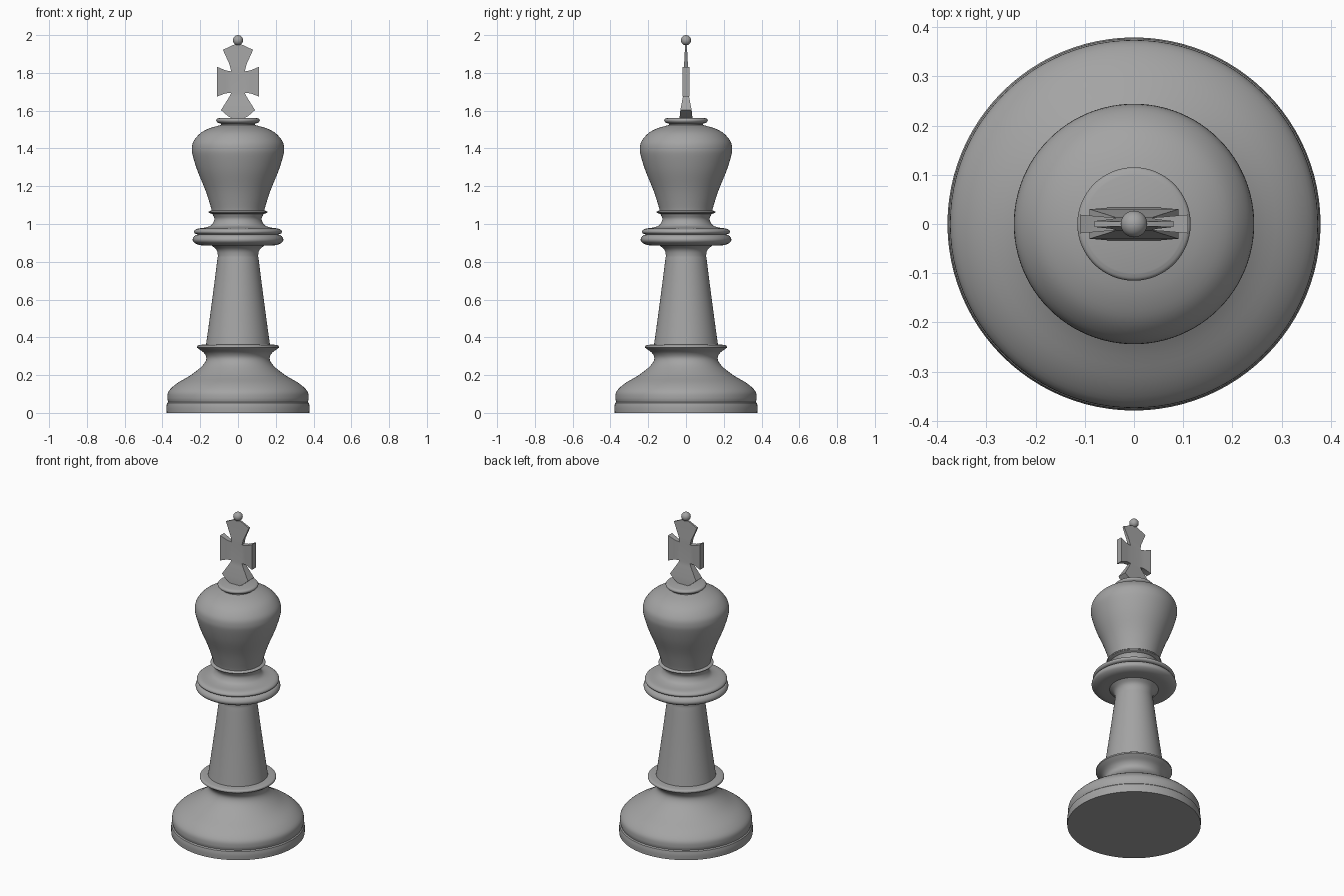
import bpy, bmesh, math
from mathutils import Vector

if "Cube" in bpy.data.objects:
    bpy.data.objects.remove(bpy.data.objects["Cube"])

SEGMENTS = 96

# Dark grey finish shared by every part
grey = bpy.data.materials.new("dark_grey")
grey.diffuse_color = (0.37, 0.37, 0.37, 1)
grey.use_nodes = True
grey.node_tree.nodes["Principled BSDF"].inputs["Base Color"].default_value = grey.diffuse_color


def smooth_path(points, steps=4):
    """Catmull-Rom curve through (radius, z) points."""
    p = [Vector(q) for q in points]
    p = [2 * p[0] - p[1]] + p + [2 * p[-1] - p[-2]]
    out = []
    for a, b, c, d in zip(p, p[1:], p[2:], p[3:]):
        for i in range(steps):
            t = i / steps
            out.append(0.5 * (2 * b + (c - a) * t + (2 * a - 5 * b + 4 * c - d) * t * t
                              + (3 * b - a - 3 * c + d) * t ** 3))
    return out + [p[-2]]


def finish(name, bm, angle=35):
    bmesh.ops.remove_doubles(bm, verts=bm.verts, dist=1e-5)
    bmesh.ops.recalc_face_normals(bm, faces=bm.faces)
    mesh = bpy.data.meshes.new(name)
    bm.to_mesh(mesh)
    bm.free()
    mesh.materials.append(grey)
    ob = bpy.data.objects.new(name, mesh)
    bpy.context.collection.objects.link(ob)
    bpy.ops.object.select_all(action='DESELECT')
    ob.select_set(True)
    bpy.context.view_layer.objects.active = ob
    bpy.ops.object.shade_smooth_by_angle(angle=math.radians(angle))
    return ob


def lathe(name, *sections):
    """Spin smooth sections, meeting at sharp creases, round the z axis; cap both ends."""
    path = [q for s in sections for q in smooth_path(s)]
    path = [Vector((0, path[0].y))] + path + [Vector((0, path[-1].y))]
    bm = bmesh.new()
    verts = [bm.verts.new((r, 0, z)) for r, z in path]
    edges = [bm.edges.new(e) for e in zip(verts, verts[1:])]
    bmesh.ops.spin(bm, geom=verts + edges, cent=(0, 0, 0), axis=(0, 0, 1),
                   angle=2 * math.pi, steps=SEGMENTS)
    bmesh.ops.dissolve_degenerate(bm, dist=1e-5, edges=bm.edges)
    return finish(name, bm)


# Base: plinth, domed foot and flared ring
lathe("base",
      [(0.378, 0), (0.379, 0.03), (0.376, 0.052)],
      [(0.37, 0.058), (0.374, 0.08), (0.367, 0.115), (0.325, 0.155), (0.25, 0.2),
       (0.19, 0.248), (0.168, 0.285), (0.178, 0.315), (0.207, 0.338)],
      [(0.216, 0.345), (0.214, 0.355), (0.2, 0.36), (0.16, 0.363)])

# Tapered stem flaring out under the collar
lathe("stem",
      [(0.17, 0.355), (0.15, 0.5), (0.13, 0.65), (0.111, 0.8),
       (0.107, 0.835), (0.115, 0.865), (0.145, 0.89)])

# Double collar and neck
lathe("collar",
      [(0.14, 0.885), (0.2, 0.888), (0.232, 0.902), (0.24, 0.919), (0.23, 0.937), (0.213, 0.944)],
      [(0.213, 0.944), (0.229, 0.951), (0.232, 0.963), (0.215, 0.975), (0.17, 0.982),
       (0.14, 0.995), (0.125, 1.025), (0.135, 1.052)],
      [(0.153, 1.059), (0.155, 1.065), (0.14, 1.072)])

# Bulging head with a rounded shoulder
lathe("head",
      [(0.138, 1.06), (0.144, 1.09), (0.173, 1.18), (0.214, 1.28), (0.239, 1.36),
       (0.244, 1.4), (0.235, 1.438), (0.2, 1.48), (0.15, 1.507), (0.09, 1.524)])

# Small cap disc under the cross
lathe("cap",
      [(0.09, 1.515), (0.09, 1.53), (0.108, 1.537), (0.115, 1.547), (0.112, 1.556), (0.1, 1.561)])

# Flared cross: right half of the outline as (x, z, half thickness), mirrored
right = [(0.02, 1.95, 0.005), (0.08, 1.922, 0.006),
         (0.045, 1.845, 0.010), (0.036, 1.808, 0.013), (0.065, 1.813, 0.015),
         (0.11, 1.832, 0.019), (0.11, 1.675, 0.019), (0.065, 1.692, 0.015),
         (0.036, 1.693, 0.013), (0.048, 1.67, 0.017), (0.09, 1.603, 0.030), (0.055, 1.572, 0.033),
         (0.03, 1.558, 0.034)]
n = len(right)
outline = right + [(-x, z, t) for x, z, t in reversed(right)]
m = lambda i: 2 * n - 1 - i
patches = [(0, 1, m(1), m(0)), (1, 2, m(2), m(1)), (2, 3, m(3), m(2)),
           (3, 8, m(8), m(3)),
           (3, 4, 7, 8), (4, 5, 6, 7), (m(3), m(4), m(7), m(8)), (m(4), m(5), m(6), m(7)),
           (8, 9, m(9), m(8)), (9, 10, m(10), m(9)), (10, 11, m(11), m(10)),
           (11, 12, m(12), m(11))]
bm = bmesh.new()
front = [bm.verts.new((x, -t, z)) for x, z, t in outline]
back = [bm.verts.new((x, t, z)) for x, z, t in outline]
for side in (front, back):
    for patch in patches:
        bm.faces.new([side[i] for i in patch])
for i in range(2 * n):
    j = (i + 1) % (2 * n)
    bm.faces.new((front[i], front[j], back[j], back[i]))
finish("cross", bm)

# Ball on top of the cross
bm = bmesh.new()
bmesh.ops.create_uvsphere(bm, u_segments=32, v_segments=16, radius=0.027)
bmesh.ops.translate(bm, verts=bm.verts, vec=(0, 0, 1.973))
finish("ball", bm)
